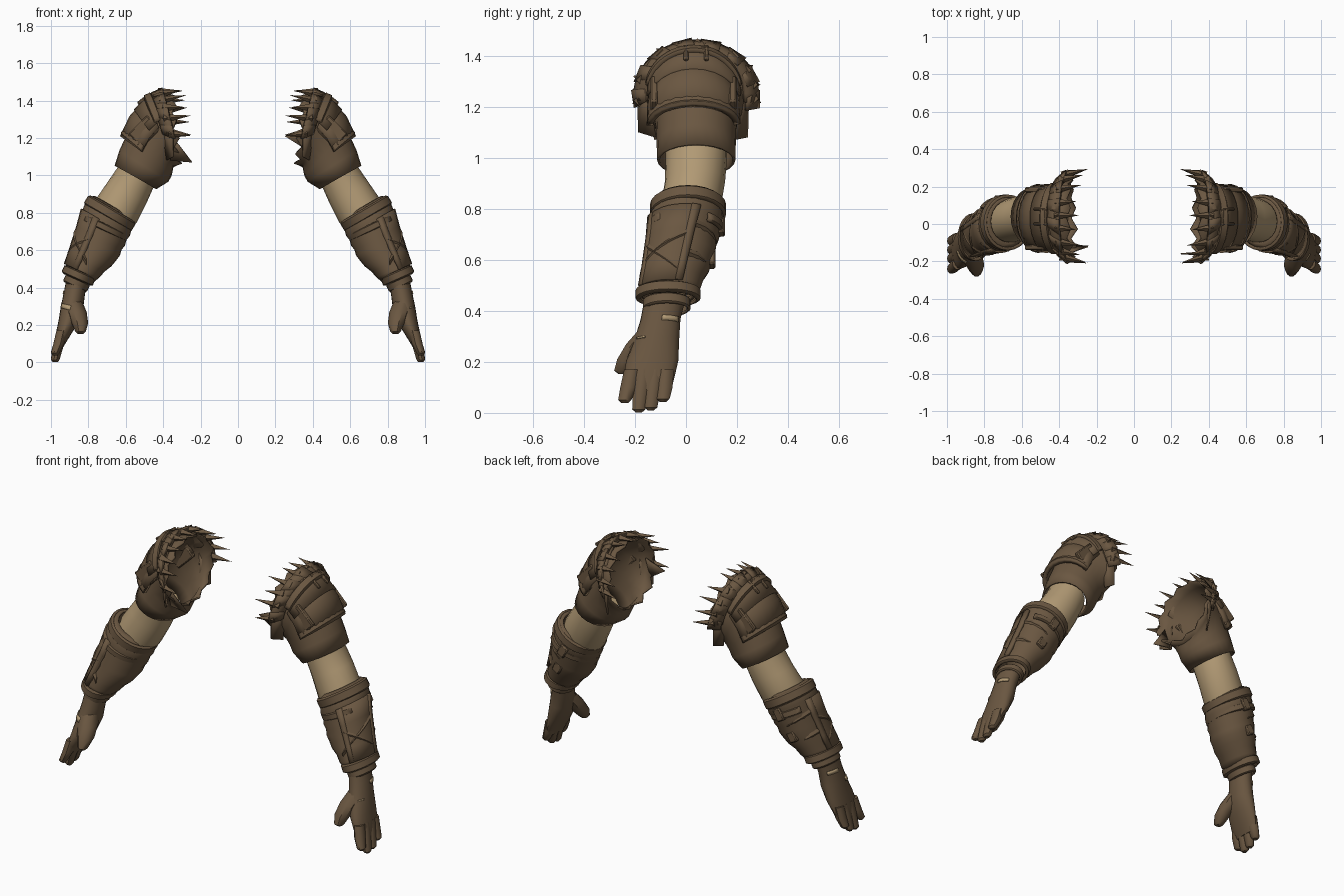
import bpy, bmesh, math, random
from mathutils import Vector, Matrix

random.seed(4)
if "Cube" in bpy.data.objects:
    bpy.data.objects.remove(bpy.data.objects["Cube"])


def material(name, rgb):
    m = bpy.data.materials.new(name)
    m.use_nodes = True
    m.diffuse_color = (*rgb, 1)
    bsdf = next(n for n in m.node_tree.nodes if n.type == 'BSDF_PRINCIPLED')
    bsdf.inputs["Base Color"].default_value = (*rgb, 1)
    bsdf.inputs["Roughness"].default_value = 0.8
    return m


LEATHER = material("brown leather", (0.145, 0.095, 0.053))
SKIN = material("tan skin", (0.44, 0.32, 0.175))


def finish(bm, name, mat=LEATHER, thick=0, mirror=True):
    """Turn a bmesh into a shaded object, mirrored to the other arm."""
    bmesh.ops.recalc_face_normals(bm, faces=bm.faces)
    mesh = bpy.data.meshes.new(name)
    bm.to_mesh(mesh)
    bm.free()
    mesh.materials.append(mat)
    ob = bpy.data.objects.new(name, mesh)
    bpy.context.collection.objects.link(ob)
    bpy.ops.object.select_all(action='DESELECT')
    ob.select_set(True)
    bpy.context.view_layer.objects.active = ob
    bpy.ops.object.shade_smooth_by_angle(angle=math.radians(40))
    if thick:
        mod = ob.modifiers.new("thickness", 'SOLIDIFY')
        mod.thickness, mod.offset = thick, 0
    if mirror:
        mod = ob.modifiers.new("other arm", 'MIRROR')
        mod.use_mirror_merge = False


def on_ring(ring, deg, scale=1):
    """Point on a ring given as outer (x, z), inner (x, z), y centre, y radius.
    Zero degrees is the outer side, 90 the back, -90 the front."""
    (xo, zo), (xi, zi), y, ry = ring
    c, s = math.cos(math.radians(deg)) * scale, math.sin(math.radians(deg)) * scale
    return Vector(((xo + xi + c * (xo - xi)) / 2, y + s * ry, (zo + zi + c * (zo - zi)) / 2))


def loft(name, rings, mat=LEATHER, thick=0, a0=0, a1=360, n=20, caps=False, jag=0, mirror=True):
    """Skin a surface over rings; jag tears the first edge."""
    bm = bmesh.new()
    count = n if a1 - a0 == 360 else n + 1
    rows = []
    for r, ring in enumerate(rings):
        row = []
        for i in range(count):
            p = on_ring(ring, a0 + (a1 - a0) * i / n)
            if jag and r == 0 and i % 2:
                p.x -= jag * random.uniform(0.5, 1.2)
            row.append(bm.verts.new(p))
        rows.append(row)
    for low, high in zip(rows, rows[1:]):
        for i in range(n):
            j = (i + 1) % count
            bm.faces.new((low[i], low[j], high[j], high[i]))
    if caps:
        bm.faces.new(rows[0])
        bm.faces.new(rows[-1])
    finish(bm, name, mat, thick, mirror)


def band(name, ring, width, bulge, a0=0, a1=360):
    """A raised strap following a ring, with a rounded profile."""
    (xo, zo), (xi, zi), y, ry = ring
    u = Vector((xo - xi, 0, zo - zi)).normalized()
    axis = Vector((u.z, 0, -u.x)) * width / 2
    rings = []
    for t, b in ((-1, 0), (-0.7, bulge), (0.7, bulge), (1, 0)):
        d, e = axis * t, u * b
        rings.append(((xo + d.x + e.x, zo + d.z + e.z),
                      (xi + d.x - e.x, zi + d.z - e.z), y, ry + b))
    loft(name, rings, thick=0.012, a0=a0, a1=a1, n=24)


def blend(r1, r2, t, grow=0):
    """Ring between two rings, optionally swollen by a factor."""
    mix = lambda a, b: a + (b - a) * t
    o = [mix(a, b) for a, b in zip(r1[0], r2[0])]
    i = [mix(a, b) for a, b in zip(r1[1], r2[1])]
    for k in range(2):
        mid, half = (o[k] + i[k]) / 2, (o[k] - i[k]) / 2 * (1 + grow)
        o[k], i[k] = mid + half, mid - half
    return (tuple(o), tuple(i), mix(r1[2], r2[2]), mix(r1[3], r2[3]) * (1 + grow))


def sheet(name, points, mirror=True):
    bm = bmesh.new()
    bm.faces.new([bm.verts.new(p) for p in points])
    finish(bm, name, LEATHER, 0.008, mirror)


# Bare upper arm
loft("upper_arm_skin", [((.63, 1.075), (.445, .965), .04, .12),
                        ((.645, 1.04), (.45, .94), .04, .12),
                        ((.70, .96), (.49, .85), .035, .118),
                        ((.755, .88), (.54, .75), .02, .118),
                        ((.78, .80), (.60, .69), .01, .11)], SKIN, caps=True)

# Open, torn sleeve with ragged panels beside the opening
loft("sleeve", [((.36, 1.43), (.335, 1.06), .03, .215),
                ((.41, 1.42), (.35, 1.045), .035, .192),
                ((.50, 1.36), (.355, 1.02), .04, .165),
                ((.58, 1.24), (.36, 1.0), .04, .152),
                ((.63, 1.13), (.375, .97), .04, .15),
                ((.655, 1.05), (.44, .93), .04, .148)],
     thick=0.01, n=24, jag=0.03)
sheet("torn_front_panel", [(.41, -.145, 1.29), (.35, -.19, 1.27), (.345, -.185, 1.10), (.38, -.12, 1.08)])
sheet("torn_back_panel", [(.41, .215, 1.29), (.35, .245, 1.26), (.345, .24, 1.08), (.38, .19, 1.07)])
sheet("left_torn_flap", [(.25, -.16, 1.21), (.37, -.15, 1.26), (.345, -.16, 1.15)], False)
sheet("right_torn_flap", [(-.245, -.12, 1.07), (-.36, -.16, 1.22), (-.36, -.11, 1.08)], False)

# Layered shoulder plates
UPPER = [((.40, 1.445), (.33, 1.12), .03, .17),
         ((.48, 1.42), (.35, 1.10), .03, .175),
         ((.55, 1.345), (.37, 1.09), .03, .178)]
loft("shoulder_plate_lower", [((.49, 1.40), (.35, 1.10), .03, .165),
                              ((.57, 1.31), (.37, 1.08), .03, .17),
                              ((.62, 1.205), (.40, 1.04), .03, .172)],
     thick=0.025, a0=-88, a1=85, n=12)
loft("shoulder_plate_upper", UPPER, thick=0.02, a0=-80, a1=80, n=12)
band("shoulder_plate_ridge", UPPER[1], .04, .012, -80, 80)
band("shoulder_plate_hem", ((.61, 1.23), (.395, 1.05), .03, .172), .03, .006, -88, 85)

# Arched collar of two slanting layers, with long spikes
COLLAR = ((.40, 1.455), (.30, 1.04), .04, .24)
BASE = ((.46, 1.425), (.35, 1.06), .04, .19)
loft("spiked_collar", [COLLAR, blend(COLLAR, BASE, .5, .02), BASE],
     thick=0.018, a0=-96, a1=98, n=18)
bm = bmesh.new()
for k in range(11):
    deg = -95 + 19 * k + random.uniform(-4, 4)
    length = random.uniform(.11, .16)
    tilt = math.radians(deg)
    aim = Vector((-1, .25 * math.sin(tilt), .15 * math.cos(tilt) + random.uniform(-.15, .12)))
    turn = aim.to_track_quat('Z', 'Y').to_matrix().to_4x4()
    place = Matrix.Translation(on_ring(COLLAR, deg, .96) + aim * length * .28)
    bmesh.ops.create_cone(bm, cap_ends=True, segments=4, radius1=.023, radius2=0,
                          depth=length, matrix=place @ turn)
finish(bm, "collar_spikes")

# Leather leaves lying over the collar
bm = bmesh.new()
for k in range(8):
    deg = -94 + 27 * k
    corners = [on_ring(COLLAR, deg - 10, 1.03), on_ring(COLLAR, deg + 9, 1.05),
               on_ring(BASE, deg + 12, 1.07), on_ring(BASE, deg - 3, 1.04)]
    bm.faces.new([bm.verts.new(p) for p in corners])
finish(bm, "collar_leaves", LEATHER, 0.012)


def block(name, at, size, tilt):
    """Bevelled box, tilted in the plane of the arm."""
    bm = bmesh.new()
    place = Matrix.Translation(at) @ Matrix.Rotation(math.radians(tilt), 4, 'Y')
    bmesh.ops.create_cube(bm, size=1, matrix=place @ Matrix.Diagonal((*size, 1)))
    bmesh.ops.bevel(bm, geom=bm.edges[:], offset=.006, segments=1, affect='EDGES')
    finish(bm, name)


# Side pads and buckle on the shoulder
block("front_shoulder_pad", (.50, -.125, 1.235), (.14, .028, .105), 45)
block("back_shoulder_pad", (.50, .183, 1.235), (.14, .028, .105), 45)
for name, y in (("front_buckle_bar", 0), ("back_buckle_bar", .08)):
    block(name, (.50, y, 1.41), (.09, .018, .02), 38)
block("buckle_pin", (.475, .04, 1.43), (.018, .09, .02), 38)

# Bracer closing in around the arm, with folds from alternating swells
TOP = ((.81, .85), (.575, .71), .005, .135)
MID = ((.868, .64), (.655, .55), -.028, .125)
WRIST = ((.92, .49), (.78, .43), -.07, .10)
rings = [((.765, .885), (.575, .775), .015, .113), ((.79, .88), (.572, .75), .01, .132)]
rings += [blend(TOP, MID, k / 6, .045 * (k % 2)) for k in range(6)]
rings += [blend(MID, WRIST, k / 4, .05 * (k % 2)) for k in range(5)]
loft("bracer", rings, thick=0.012, n=24)
band("bracer_cuff", ((.80, .865), (.57, .73), .008, .135), .05, .009)
band("bracer_lower_cuff", ((.835, .78), (.605, .67), -.005, .135), .03, .01, 40, 320)
band("wrist_band", ((.92, .495), (.785, .435), -.07, .11), .04, .012)
band("wrist_trim", ((.917, .45), (.81, .40), -.075, .082), .04, .006)
block("upper_rear_knob", (.71, .135, .73), (.07, .035, .05), 60)
block("lower_rear_knob", (.77, .10, .60), (.06, .03, .05), 60)

# Raised guard plate on the outside of the forearm, with edge strips
guard = [blend(TOP, WRIST, t, g) for t, g in ((.1, .06), (.35, .04), (.7, .07), (.92, .12))]
loft("forearm_guard", guard, thick=0.02, a0=-75, a1=20, n=8)
for name, edge in (("guard_front_strip", -74), ("guard_back_strip", 10)):
    loft(name, [blend(r, r, 0, .05) for r in guard], thick=0.018, a0=edge, a1=edge + 14, n=2)


def fold(name, start, end, lift):
    """Fold winding over the bracer between two (angle, fraction) points."""
    bm, prev = bmesh.new(), None
    for k in range(9):
        t = k / 8
        deg = start[0] + (end[0] - start[0]) * t
        ring = blend(TOP, WRIST, start[1] + (end[1] - start[1]) * t, lift)
        p = on_ring(ring, deg)
        side = Vector((0, .3, 1)).normalized() * .022
        out = (p - on_ring(ring, 0, 0)).normalized() * .014
        row = [bm.verts.new(p + v) for v in (side, out, -side, -out)]
        if prev:
            for i in range(4):
                bm.faces.new((prev[i], prev[i - 1], row[i - 1], row[i]))
        else:
            bm.faces.new(row)
        prev = row
    bm.faces.new(prev)
    finish(bm, name)


fold("rising_fold", (-90, .75), (12, .42), .07)
fold("falling_fold", (-70, .45), (8, .8), .07)
fold("rear_fold", (20, .3), (200, .45), .05)
fold("rear_lower_fold", (20, .62), (200, .75), .06)

# Gloved hand
HAND = [((.915, .46), (.81, .41), -.085, .08),
        ((.93, .38), (.82, .35), -.10, .078),
        ((.947, .30), (.83, .27), -.115, .088),
        ((.96, .22), (.868, .19), -.132, .102),
        ((.975, .15), (.905, .13), -.145, .10),
        ((.982, .09), (.935, .08), -.145, .085)]
loft("gloved_palm", HAND, caps=True)


def finger(name, points):
    rings = [((x + r * .85, z), (x - r * .85, z), y, r) for x, y, z, r in points]
    x, y, z, r = points[-1]
    rings.append(((x + r * .5, z - .012), (x - r * .5, z - .012), y, r * .5))
    loft(name, rings, n=10, caps=True)


for name, y0, y1, z1 in (("index_finger", -.21, -.24, .05), ("middle_finger", -.165, -.185, .014),
                         ("ring_finger", -.12, -.138, .022), ("little_finger", -.08, -.09, .055)):
    finger(name, [(.942, y0, .17, .034), (.958, (y0 + y1) / 2, .10, .034), (.977, y1, z1, .027)])
finger("thumb", [(.885, -.12, .34, .055), (.862, -.175, .27, .062),
                 (.845, -.22, .21, .052), (.842, -.25, .165, .033)])

# Worn patches on the gloves
loft("worn_patch", [blend(HAND[1], HAND[2], t, .03) for t in (-.05, .2)], SKIN,
     thick=0.006, a0=5, a1=60, n=5)
loft("left_worn_streak", [blend(HAND[2], HAND[3], t, .02) for t in (-.04, .04)], SKIN,
     thick=0.006, a0=-60, a1=-30, n=4, mirror=False)
right_hand = [tuple((-x, z) for x, z in r[:2]) + r[2:] for r in HAND[2:4]]
loft("right_worn_patch", [blend(*right_hand, t, .03) for t in (-.2, .1)], SKIN,
     thick=0.006, a0=-85, a1=-20, n=5, mirror=False)
